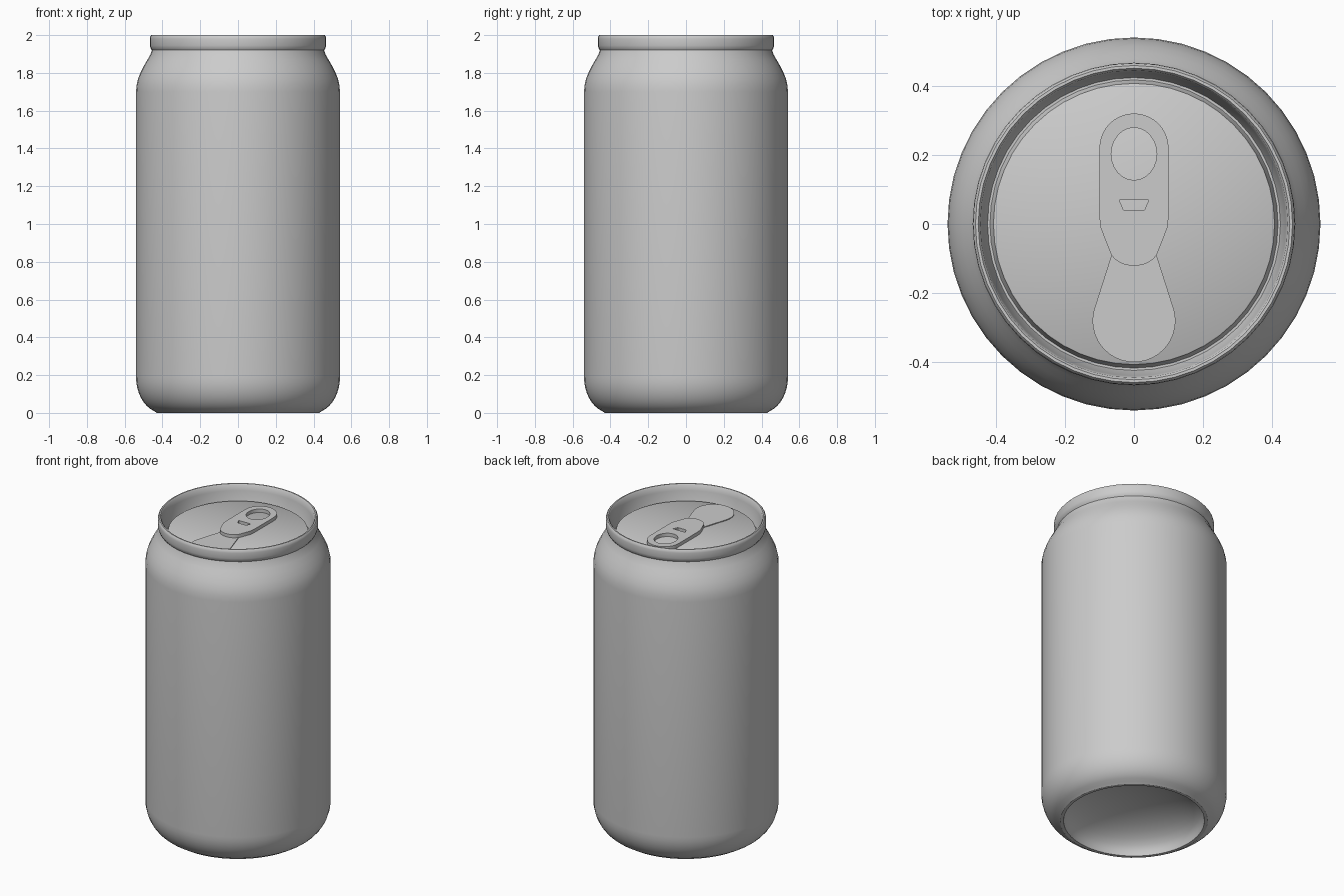
import bpy, bmesh, math

if "Cube" in bpy.data.objects:
    bpy.data.objects.remove(bpy.data.objects["Cube"])

SEGMENTS = 48
LID_Z = 1.91

metal = bpy.data.materials.new("grey metal")
metal.diffuse_color = (0.6, 0.6, 0.6, 1)
metal.use_nodes = True
metal.node_tree.nodes["Principled BSDF"].inputs["Base Color"].default_value = metal.diffuse_color


def smooth(obj, angle=35):
    bpy.ops.object.select_all(action='DESELECT')
    obj.select_set(True)
    bpy.context.view_layer.objects.active = obj
    bpy.ops.object.shade_smooth_by_angle(angle=math.radians(angle))


def arc(cx, cy, rx, ry, start, end, steps):
    """Points on an elliptical arc, angles in degrees."""
    angles = [math.radians(start + (end - start) * i / steps) for i in range(steps + 1)]
    return [(cx + rx * math.cos(a), cy + ry * math.sin(a)) for a in angles]


def lathe(name, profile):
    """Revolve (radius, height) points around the z axis."""
    bm = bmesh.new()
    rings = []
    for r, z in profile:
        if r < 1e-5:
            rings.append([bm.verts.new((0, 0, z))] * SEGMENTS)
        else:
            rings.append([bm.verts.new((r * math.cos(a), r * math.sin(a), z))
                          for a in (2 * math.pi * j / SEGMENTS for j in range(SEGMENTS))])
    for low, high in zip(rings, rings[1:]):
        for j in range(SEGMENTS):
            k = (j + 1) % SEGMENTS
            bm.faces.new(dict.fromkeys((low[j], low[k], high[k], high[j])))
    mesh = bpy.data.meshes.new(name)
    bm.to_mesh(mesh)
    bm.free()
    obj = bpy.data.objects.new(name, mesh)
    bpy.context.collection.objects.link(obj)
    mesh.materials.append(metal)
    smooth(obj)
    return obj


def plate(name, outlines, z, thickness, bevel=0.0):
    """Flat plate from closed outlines; inner outlines become holes."""
    curve = bpy.data.curves.new(name, 'CURVE')
    curve.dimensions = '2D'
    curve.fill_mode = 'BOTH'
    curve.extrude = thickness / 2 - bevel
    curve.bevel_depth = bevel
    curve.offset = -bevel
    curve.bevel_resolution = 1
    for points in outlines:
        spline = curve.splines.new('POLY')
        spline.points.add(len(points) - 1)
        for p, (x, y) in zip(spline.points, points):
            p.co = (x, y, 0, 1)
        spline.use_cyclic_u = True
    obj = bpy.data.objects.new(name, curve)
    obj.location.z = z + thickness / 2
    bpy.context.collection.objects.link(obj)
    curve.materials.append(metal)
    bpy.ops.object.select_all(action='DESELECT')
    obj.select_set(True)
    bpy.context.view_layer.objects.active = obj
    bpy.ops.object.convert(target='MESH')
    obj = bpy.context.view_layer.objects.active
    obj.name = name
    smooth(obj)
    return obj


# Can body: domed base, rounded foot, straight wall and tapered shoulder
dome = [(0.41 * math.sin(math.radians(a)), 0.17 * math.cos(math.radians(a)))
        for a in range(0, 91, 10)]
foot = [(0.43, 0.0)] + arc(0.40, 0.19, 0.14, 0.19, -72, 0, 8)
shoulder = [(0.54, 1.70), (0.537, 1.735), (0.529, 1.77), (0.515, 1.805),
            (0.497, 1.84), (0.478, 1.872), (0.464, 1.897), (0.456, 1.92)]
lathe("can_body", dome + foot + shoulder)

# Lid: rolled rim, inner wall, sunken groove and flat panel
rim = [(0.456, 1.92), (0.463, 1.93), (0.467, 1.945), (0.467, 1.98),
       (0.465, 1.993), (0.459, 2.0), (0.451, 2.0), (0.445, 1.993)]
panel = [(0.440, 1.96), (0.427, 1.88), (0.424, 1.873), (0.417, 1.873),
         (0.414, 1.88), (0.407, LID_Z - 0.002), (0.404, LID_Z), (0, LID_Z)]
lathe("can_lid", rim + panel)

# Mouth panel: teardrop plate at the front of the lid
mouth = arc(0, -0.28, 0.12, 0.12, -195, 15, 24) + [(0.062, -0.08), (-0.062, -0.08)]
plate("mouth_panel", [mouth], LID_Z, 0.005)

# Pull tab: rounded plate with a finger hole and a small slot
tab = (arc(0, 0.22, 0.10, 0.10, 0, 180, 20)
       + [(-0.10, 0.02), (-0.097, -0.01)]
       + arc(0, -0.065, 0.073, 0.056, 205, 335, 12)
       + [(0.097, -0.01), (0.10, 0.02)])
finger_hole = arc(0, 0.203, 0.066, 0.076, 0, 345, 23)
slot = [(-0.043, 0.07), (0.043, 0.07), (0.03, 0.04), (-0.03, 0.04)]
plate("pull_tab", [tab, finger_hole, slot], LID_Z + 0.003, 0.022)
